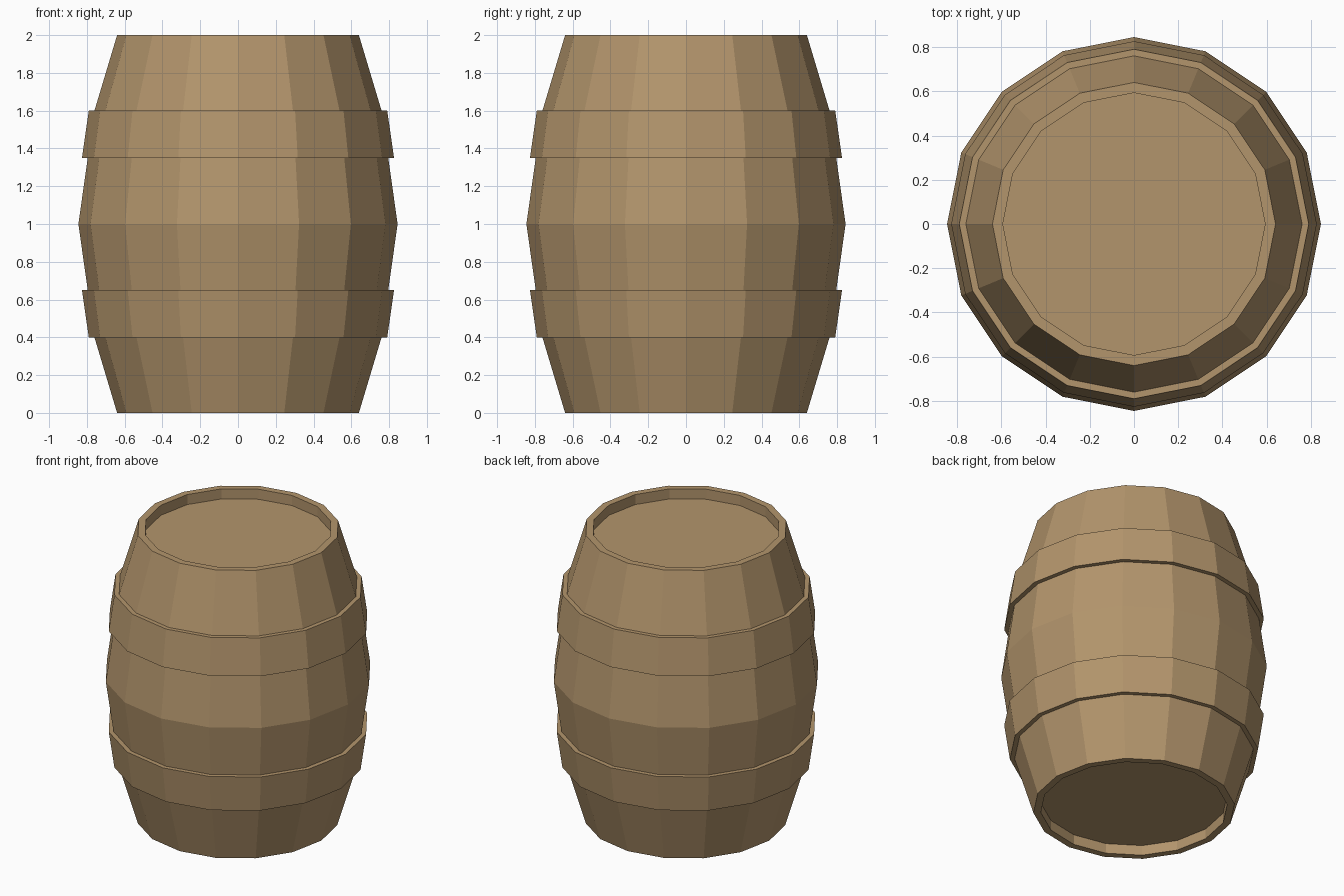
import bpy, bmesh, math

if "Cube" in bpy.data.objects:
    bpy.data.objects.remove(bpy.data.objects["Cube"])

SIDES = 16

wood = bpy.data.materials.new("wood")
wood.diffuse_color = (0.45, 0.30, 0.15, 1)
wood.use_nodes = True
wood.node_tree.nodes["Principled BSDF"].inputs["Base Color"].default_value = wood.diffuse_color


def lathe(name, profile, closed=False):
    """Revolve (radius, z) points into a flat-faced solid; open profiles get capped ends."""
    bm = bmesh.new()
    rings = []
    for r, z in profile:
        angles = [2 * math.pi * i / SIDES for i in range(SIDES)]
        rings.append([bm.verts.new((r * math.cos(a), r * math.sin(a), z)) for a in angles])
    pairs = list(zip(rings, rings[1:]))
    if closed:
        pairs.append((rings[-1], rings[0]))
    else:
        bm.faces.new(rings[0])
        bm.faces.new(rings[-1])
    for a, b in pairs:
        for i in range(SIDES):
            j = (i + 1) % SIDES
            bm.faces.new((a[i], a[j], b[j], b[i]))
    bmesh.ops.recalc_face_normals(bm, faces=bm.faces)
    mesh = bpy.data.meshes.new(name)
    bm.to_mesh(mesh)
    bm.free()
    mesh.materials.append(wood)
    obj = bpy.data.objects.new(name, mesh)
    bpy.context.collection.objects.link(obj)
    return obj


# Bulging body with raised rims and recessed lids at both ends
half = [(0.593, 0.07), (0.593, 0.0), (0.64, 0.0), (0.76, 0.4)]
lathe("barrel_body", half + [(0.845, 1.0)] + [(r, 2 - z) for r, z in reversed(half)])

# Two hoops that follow the slope of the staves
hoop = [(0.75, 0.4), (0.79, 0.4), (0.826, 0.65), (0.785, 0.65)]
lathe("lower_hoop", hoop, closed=True)
lathe("upper_hoop", [(r, 2 - z) for r, z in hoop], closed=True)
